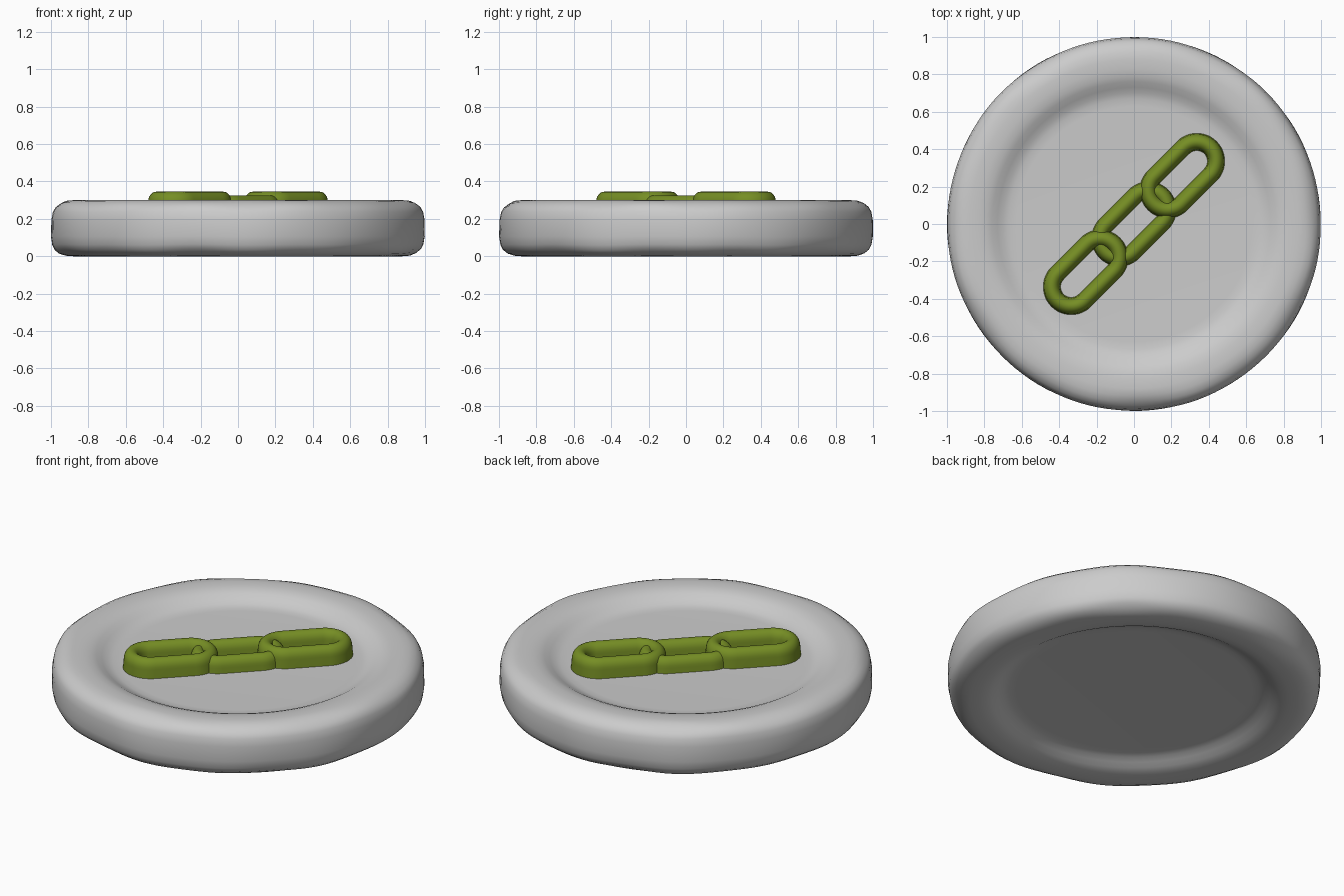
import bpy, bmesh
from math import sin, cos, pi
from mathutils import Vector

if "Cube" in bpy.data.objects:
    bpy.data.objects.remove(bpy.data.objects["Cube"])


def grid_object(name, rings, cap_ends, material=None, angle=60):
    """Skin a closed loop of open cross-sections, then close the borders."""
    bm = bmesh.new()
    rows = [[bm.verts.new(p) for p in ring] for ring in rings]
    n, m = len(rows), len(rows[0])
    for i in range(n):
        a, b = rows[i], rows[(i + 1) % n]
        for j in range(m - 1):
            bm.faces.new((a[j], b[j], b[j + 1], a[j + 1]))
        if not cap_ends:
            bm.faces.new((a[0], a[-1], b[-1], b[0]))
    if cap_ends:
        for k in (0, m - 1):
            bm.faces.new([r[k] for r in rows])
    bmesh.ops.recalc_face_normals(bm, faces=bm.faces)
    me = bpy.data.meshes.new(name)
    bm.to_mesh(me)
    bm.free()
    ob = bpy.data.objects.new(name, me)
    bpy.context.collection.objects.link(ob)
    if material:
        me.materials.append(material)
    bpy.ops.object.select_all(action='DESELECT')
    ob.select_set(True)
    bpy.context.view_layer.objects.active = ob
    bpy.ops.object.shade_smooth_by_angle(angle=angle * pi / 180)
    return ob


# Round worn stone with a shallow recess on both faces: (radius, height above middle)
half = [(0.63, 0.09), (0.67, 0.092), (0.70, 0.100), (0.73, 0.115), (0.76, 0.132),
        (0.79, 0.143), (0.83, 0.149), (0.88, 0.15), (0.92, 0.147), (0.955, 0.137),
        (0.98, 0.117), (0.993, 0.09), (1.0, 0.045)]
profile = half + [(r, -h) for r, h in reversed(half)]
SEG = 128
rings = []
for i in range(SEG):
    t = 2 * pi * i / SEG
    ring = []
    for r, h in profile:
        # gentle hand-worn unevenness along the rounded corners
        phase = 0.0 if h > 0 else 1.7
        wear = 0.5 + 0.25 * sin(7 * t + phase) + 0.25 * sin(12 * t + 2 * phase + 1)
        corner = max(0.0, 1 - abs(r - 0.965) / 0.05)
        k = 0.010 * wear * corner
        ring.append(Vector(((r - k) * cos(t), (r - k) * sin(t),
                            0.15 + h - (k if h > 0 else -k))))
    rings.append(ring)
grid_object("stone_disc", rings, True)

# Green chain relief
green = bpy.data.materials.new("moss_green")
green.diffuse_color = (0.18, 0.27, 0.018, 1)
green.use_nodes = True
green.node_tree.nodes["Principled BSDF"].inputs["Base Color"].default_value = green.diffuse_color
DIAG = Vector((1, 1, 0)).normalized()
SIDE = Vector((-1, 1, 0)).normalized()


def chain_link(name, offset, top, straight=0.11, radius=0.103, width=0.042):
    base, round_h = 0.22, 0.055
    section = [(-width - 0.006, base)]
    section += [(-width * cos(a * pi / 12), top - round_h + round_h * sin(a * pi / 12))
                for a in range(13)]
    section += [(width + 0.006, base)]
    path = []
    for end in (0, 1):
        for i in range(25):
            a = -pi / 2 + pi * i / 24 + pi * end
            path.append((straight if end == 0 else -straight, cos(a), sin(a)))
    rings = []
    for s, c, d in path:
        rings.append([DIAG * (offset + s + (radius + w) * c) + SIDE * ((radius + w) * d)
                      + Vector((0, 0, z)) for w, z in section])
    grid_object(name, rings, False, green)


chain_link("chain_link_middle", 0.0, 0.325)
for label, side in (("lower", -1), ("upper", 1)):
    chain_link("chain_link_" + label, side * 0.365, 0.345)
